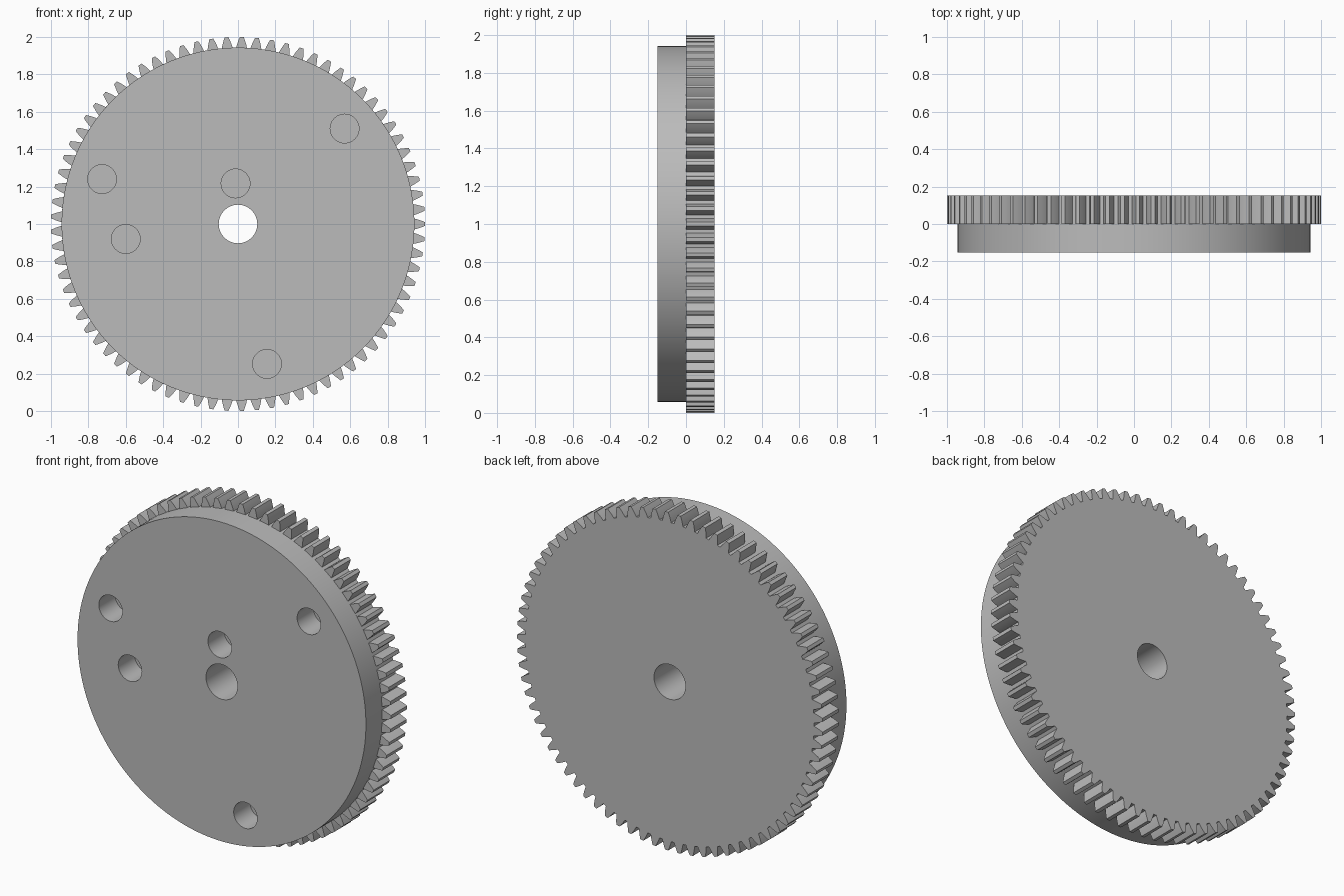
import bpy
import bmesh
from math import pi, cos, sin, tan, acos, radians

if "Cube" in bpy.data.objects:
    bpy.data.objects.remove(bpy.data.objects["Cube"], do_unlink=True)

TEETH = 77
MODULE = 2 / (TEETH + 2)
PITCH_R = TEETH * MODULE / 2
ROOT_R = 1 - 2.25 * MODULE
BASE_R = PITCH_R * cos(radians(20))
THICK = 0.152
BORE_R = 0.103
PIN_R = 0.077
PIN_HOLES = [(0.57, 0.51), (-0.727, 0.24), (-0.013, 0.217), (-0.6, -0.08), (0.155, -0.748)]

metal = bpy.data.materials.new("plain grey")
metal.use_nodes = True
GREY = (0.5, 0.5, 0.5, 1)
metal.diffuse_color = GREY
metal.node_tree.nodes["Principled BSDF"].inputs["Base Color"].default_value = GREY


def circle(radius, sides, cx=0, cz=0):
    return [(cx + radius * cos(2 * pi * i / sides), cz + radius * sin(2 * pi * i / sides))
            for i in range(sides)]


def involute(angle):
    return tan(angle) - angle


def half_width(r):
    """Half the angle a tooth covers at radius r."""
    return pi / (2 * TEETH) + involute(radians(20)) - involute(acos(BASE_R / r))


def gear_outline():
    radii = [ROOT_R + (1 - ROOT_R) * i / 4 for i in range(5)]
    flank = [(r, -half_width(r)) for r in radii]
    tooth = flank + [(r, -a) for r, a in reversed(flank)]
    return [(r * cos(a + 2 * pi * k / TEETH), r * sin(a + 2 * pi * k / TEETH))
            for k in range(TEETH) for r, a in tooth]


def plate(name, loops, y_mid):
    """Flat plate with holes: first loop is the rim, the others are holes."""
    bm = bmesh.new()
    edges = []
    for loop in loops:
        verts = [bm.verts.new((x, 0, z)) for x, z in loop]
        edges += [bm.edges.new((verts[i - 1], verts[i])) for i in range(len(verts))]
    bmesh.ops.triangle_fill(bm, use_beauty=True, edges=edges, normal=(0, -1, 0))
    bmesh.ops.recalc_face_normals(bm, faces=bm.faces)
    mesh = bpy.data.meshes.new(name)
    bm.to_mesh(mesh)
    bm.free()
    mesh.materials.append(metal)
    obj = bpy.data.objects.new(name, mesh)
    obj.location = (0, y_mid, 1)
    bpy.context.collection.objects.link(obj)

    # Thicken evenly to both sides, then smooth the round walls
    solid = obj.modifiers.new("thickness", 'SOLIDIFY')
    solid.thickness = THICK
    solid.offset = 0
    bpy.ops.object.select_all(action='DESELECT')
    obj.select_set(True)
    bpy.context.view_layer.objects.active = obj
    bpy.ops.object.modifier_apply(modifier=solid.name)
    bpy.ops.object.shade_smooth_by_angle(angle=radians(30))
    return obj


# Toothed wheel at the back, with the bore through it
plate("gear_wheel", [gear_outline(), circle(BORE_R, 64)], THICK / 2)

# Plain disc at the front, with bore and pin holes that stop at the gear
pins = [circle(PIN_R, 48, x, z) for x, z in PIN_HOLES]
plate("front_disc", [circle(ROOT_R, 192), circle(BORE_R, 64)] + pins, -THICK / 2)
